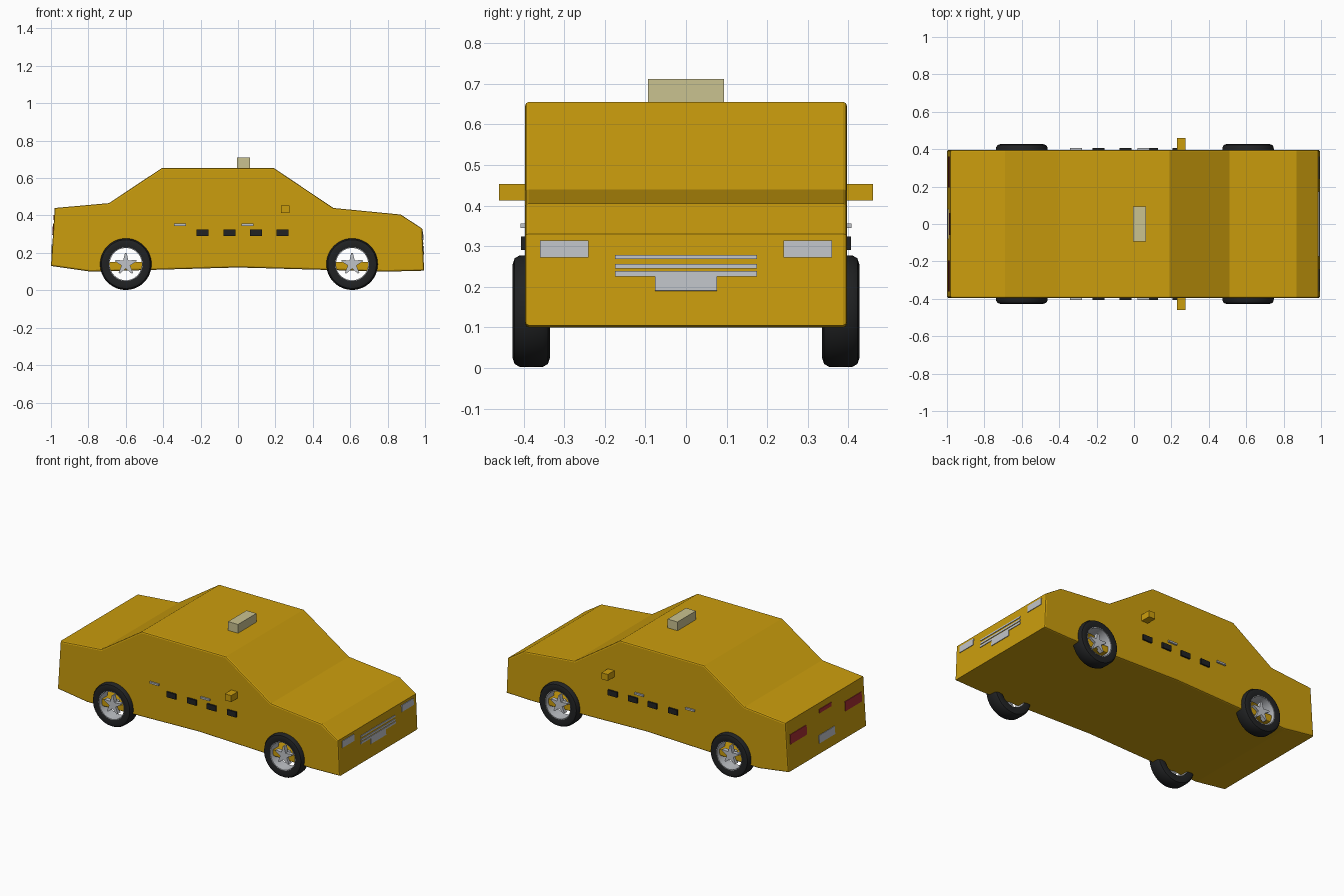
import bpy, bmesh, math
from mathutils import Matrix, Vector

if "Cube" in bpy.data.objects:
    bpy.data.objects.remove(bpy.data.objects["Cube"], do_unlink=True)


def material(name, rgb, rough=0.5):
    m = bpy.data.materials.new(name)
    m.use_nodes = True
    m.diffuse_color = (*rgb, 1)
    bsdf = m.node_tree.nodes["Principled BSDF"]
    bsdf.inputs["Base Color"].default_value = (*rgb, 1)
    bsdf.inputs["Roughness"].default_value = rough
    return m


YELLOW = material("taxi_yellow", (0.6, 0.34, 0.004))
RUBBER = material("rubber_black", (0.015, 0.016, 0.017))
SILVER = material("silver", (0.53, 0.55, 0.58))
CREAM = material("sign_cream", (0.59, 0.54, 0.28))
RED = material("tail_red", (0.4, 0.03, 0.035))


def add_object(name, bm, mat, smooth=False):
    bmesh.ops.recalc_face_normals(bm, faces=bm.faces)
    mesh = bpy.data.meshes.new(name)
    bm.to_mesh(mesh)
    bm.free()
    if mat:
        mesh.materials.append(mat)
    ob = bpy.data.objects.new(name, mesh)
    bpy.context.collection.objects.link(ob)
    bpy.ops.object.select_all(action='DESELECT')
    ob.select_set(True)
    bpy.context.view_layer.objects.active = ob
    if smooth:
        bpy.ops.object.shade_smooth_by_angle(angle=math.radians(35))
    return ob


def box(name, x, y, z, mat, tilt=0.0):
    """Box from min/max pairs, optionally tilted about the y axis."""
    bm = bmesh.new()
    lo, hi = Vector((x[0], y[0], z[0])), Vector((x[1], y[1], z[1]))
    m = (Matrix.Translation((lo + hi) / 2) @ Matrix.Rotation(tilt, 4, 'Y')
         @ Matrix.Diagonal((*(hi - lo), 1)))
    bmesh.ops.create_cube(bm, size=1, matrix=m)
    return add_object(name, bm, mat)


def prism(bm, points, y0, y1):
    """Extrude an x-z outline from y0 to y1."""
    face = bm.faces.new([bm.verts.new((x, y0, z)) for x, z in points])
    ext = bmesh.ops.extrude_face_region(bm, geom=[face])["geom"]
    verts = [v for v in ext if isinstance(v, bmesh.types.BMVert)]
    bmesh.ops.translate(bm, verts=verts, vec=(0, y1 - y0, 0))


def lathe(bm, profile, centre, steps=48):
    """Revolve a closed (radius, y) loop about the wheel axis."""
    cx, cz = centre
    rings = []
    for i in range(steps):
        a = math.tau * i / steps
        rings.append([bm.verts.new((cx + r * math.cos(a), y, cz + r * math.sin(a)))
                      for r, y in profile])
    n = len(profile)
    for i in range(steps):
        a, b = rings[i], rings[(i + 1) % steps]
        for j in range(n):
            k = (j + 1) % n
            bm.faces.new((a[j], a[k], b[k], b[j]))


WHEEL_X = {"rear": -0.6, "front": 0.61}
WHEEL_Z = 0.14

# Body shell: side outline with softened side rims
outline = [(-1, 0.13), (-0.98, 0.44), (-0.69, 0.466), (-0.405, 0.655), (0.19, 0.655),
           (0.51, 0.44), (0.87, 0.405), (0.985, 0.33), (0.995, 0.105), (0.8, 0.1),
           (0, 0.122), (-0.79, 0.1)]
bm = bmesh.new()
prism(bm, outline, -0.396, 0.396)
rims = [e for e in bm.edges if abs(e.verts[0].co.y - e.verts[1].co.y) < 0.001]
bmesh.ops.bevel(bm, geom=rims, offset=0.009, segments=2, profile=0.5, affect='EDGES')
body = add_object("body", bm, YELLOW)

# Wheel wells: half-round tunnels above the floor pan
for end, wx in WHEEL_X.items():
    bm = bmesh.new()
    arc = [math.pi * i / 16 for i in range(17)]
    prism(bm, [(wx + 0.115 * math.cos(a), 0.15 + 0.115 * math.sin(a)) for a in arc],
          -0.5, 0.5)
    cutter = add_object(end + "_well_cutter", bm, None)
    cutter.hide_render = True
    mod = body.modifiers.new("well", 'BOOLEAN')
    mod.operation, mod.solver, mod.object = 'DIFFERENCE', 'EXACT', cutter
    bpy.context.view_layer.objects.active = body
    bpy.ops.object.modifier_apply(modifier=mod.name)
    bpy.data.objects.remove(cutter, do_unlink=True)

# Wheels: tyre, open rim barrel and five-pointed spokes
tyre = [(0.088, 0.34), (0.115, 0.335), (0.13, 0.34), (0.137, 0.352), (0.138, 0.381),
        (0.137, 0.41), (0.13, 0.422), (0.115, 0.427), (0.088, 0.42)]
barrel = [(0.086, 0.342), (0.09, 0.342), (0.09, 0.421), (0.086, 0.421)]
hub = [(0.001, 0.36), (0.02, 0.36), (0.02, 0.41), (0.001, 0.41)]
for end, wx in WHEEL_X.items():
    for side, s in (("left", 1), ("right", -1)):
        name = f"{end}_{side}"
        c = (wx, WHEEL_Z)
        bm = bmesh.new()
        lathe(bm, [(r, s * y) for r, y in tyre], c)
        add_object(name + "_tyre", bm, RUBBER, True)
        bm = bmesh.new()
        lathe(bm, [(r, s * y) for r, y in barrel], c)
        lathe(bm, [(r, s * y) for r, y in hub], c, 20)
        add_object(name + "_rim", bm, SILVER, True)
        bm = bmesh.new()
        star = []
        for i in range(10):
            a = math.pi / 2 + math.pi * i / 5
            spread = 0.14 if i % 2 == 0 else 0
            r = 0.024 if i % 2 else 0.06
            star += ([(r, a)] if i % 2 else [(r, a - spread / 2), (r, a + spread / 2)])
        prism(bm, [(wx + r * math.cos(a), WHEEL_Z + r * math.sin(a)) for r, a in star],
              s * 0.385, s * 0.412)
        add_object(name + "_spokes", bm, SILVER)

# Roof sign
box("roof_sign", (-0.005, 0.065), (-0.093, 0.093), (0.65, 0.711), CREAM)

# Side fittings, mirrored
for side, s in (("left", 1), ("right", -1)):
    def span(a, b):
        return tuple(sorted((s * a, s * b)))
    box(side + "_mirror", (0.23, 0.275), span(0.39, 0.461), (0.412, 0.453), YELLOW)
    for i, x in enumerate((-0.19, -0.045, 0.095, 0.237)):
        box(f"{side}_check_{i + 1}", (x - 0.032, x + 0.032), span(0.394, 0.406),
            (0.29, 0.324), RUBBER)
    for end, x in (("rear", -0.31), ("front", 0.05)):
        box(f"{side}_{end}_handle", (x - 0.032, x + 0.032), span(0.394, 0.407),
            (0.345, 0.356), SILVER)


# Nose and tail plates follow the slope of their panels
def nose(name, y, z, mat):
    x = 0.995 - 0.0444 * ((z[0] + z[1]) / 2 - 0.105)
    box(name, (x - 0.005, x + 0.004), y, z, mat, -0.0444)


def tail(name, y, z, mat):
    x = -1 + 0.0645 * ((z[0] + z[1]) / 2 - 0.13)
    box(name, (x - 0.004, x + 0.005), y, z, mat, 0.0645)


for side, s in (("left", 1), ("right", -1)):
    nose(side + "_headlight", sorted((s * 0.24, s * 0.36)), (0.272, 0.314), SILVER)
    tail(side + "_tail_light", sorted((s * 0.195, s * 0.36)), (0.295, 0.355), RED)
for i, z in enumerate(((0.225, 0.238), (0.245, 0.256), (0.268, 0.278))):
    nose(f"grille_bar_{i + 1}", (-0.175, 0.175), z, SILVER)
nose("front_plate", (-0.076, 0.076), (0.19, 0.226), SILVER)
tail("rear_plate", (-0.08, 0.08), (0.195, 0.245), SILVER)
tail("brake_light", (-0.06, 0.06), (0.378, 0.402), RED)
